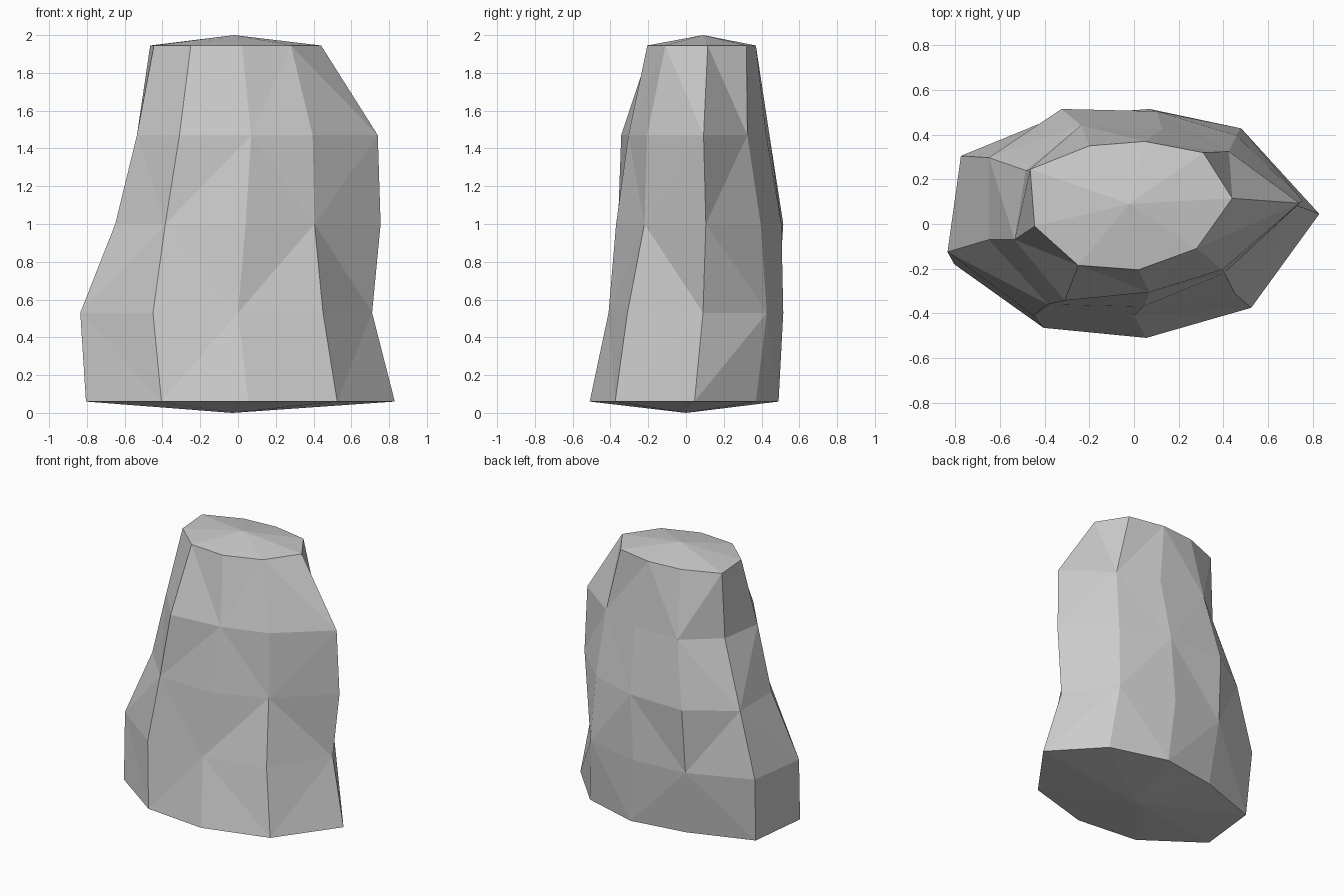
import bpy
import bmesh

# Remove the default cube only
cube = bpy.data.objects.get("Cube")
if cube:
    bpy.data.objects.remove(cube, do_unlink=True)

# Stone material
stone = bpy.data.materials.new("stone_grey")
stone.use_nodes = True
grey = (0.6, 0.6, 0.6, 1.0)
stone.diffuse_color = grey
bsdf = next(n for n in stone.node_tree.nodes if n.type == 'BSDF_PRINCIPLED')
bsdf.inputs["Base Color"].default_value = grey

# Nine-sided cross-sections from base to crown, counter-clockwise from the +x corner
sections = {
    0.06: [(.83, .045), (.525, .37), (.11, .49), (-.3, .425), (-.755, .265),
           (-.805, -.18), (-.405, -.465), (.055, -.51), (.525, -.375)],
    0.53: [(.71, .09), (.48, .428), (.07, .515), (-.335, .485), (-.775, .305),
           (-.835, -.125), (-.45, -.41), (0, -.41), (.45, -.31)],
    1.0: [(.755, .105), (.46, .395), (.1, .505), (-.325, .515), (-.65, .297),
          (-.65, -.07), (-.385, -.36), (.04, -.37), (.405, -.22)],
    1.47: [(.74, .093), (.425, .325), (.125, .425), (-.238, .442), (-.485, .24),
           (-.535, -.07), (-.31, -.343), (.07, -.305), (.395, -.205)],
    1.945: [(.44, .115), (.31, .32), (.05, .37), (-.2, .35), (-.465, .245),
            (-.445, -.01), (-.25, -.185), (.02, -.205), (.28, -.11)],
}

bm = bmesh.new()
rings = [[bm.verts.new((x, y, z)) for x, y in pts] for z, pts in sections.items()]
sides = len(rings[0])

# Sides: triangles whose diagonals alternate in a diamond pattern
for j, (low, high) in enumerate(zip(rings, rings[1:])):
    for i in range(sides):
        k = (i + 1) % sides
        a, b, c, d = low[i], low[k], high[k], high[i]
        if (i + j) % 2 == 0:
            triangles = ((a, b, c), (a, c, d))
        else:
            triangles = ((a, b, d), (b, c, d))
        for tri in triangles:
            bm.faces.new(tri)

# Shallow fans close the base and the crown
base = bm.verts.new((-.03, 0, 0))
crown = bm.verts.new((-.02, .09, 2))
for i in range(sides):
    k = (i + 1) % sides
    bm.faces.new((rings[0][k], rings[0][i], base))
    bm.faces.new((rings[-1][i], rings[-1][k], crown))

bmesh.ops.recalc_face_normals(bm, faces=bm.faces)
mesh = bpy.data.meshes.new("standing_rock")
bm.to_mesh(mesh)
bm.free()
mesh.materials.append(stone)
rock = bpy.data.objects.new("standing_rock", mesh)
bpy.context.scene.collection.objects.link(rock)
